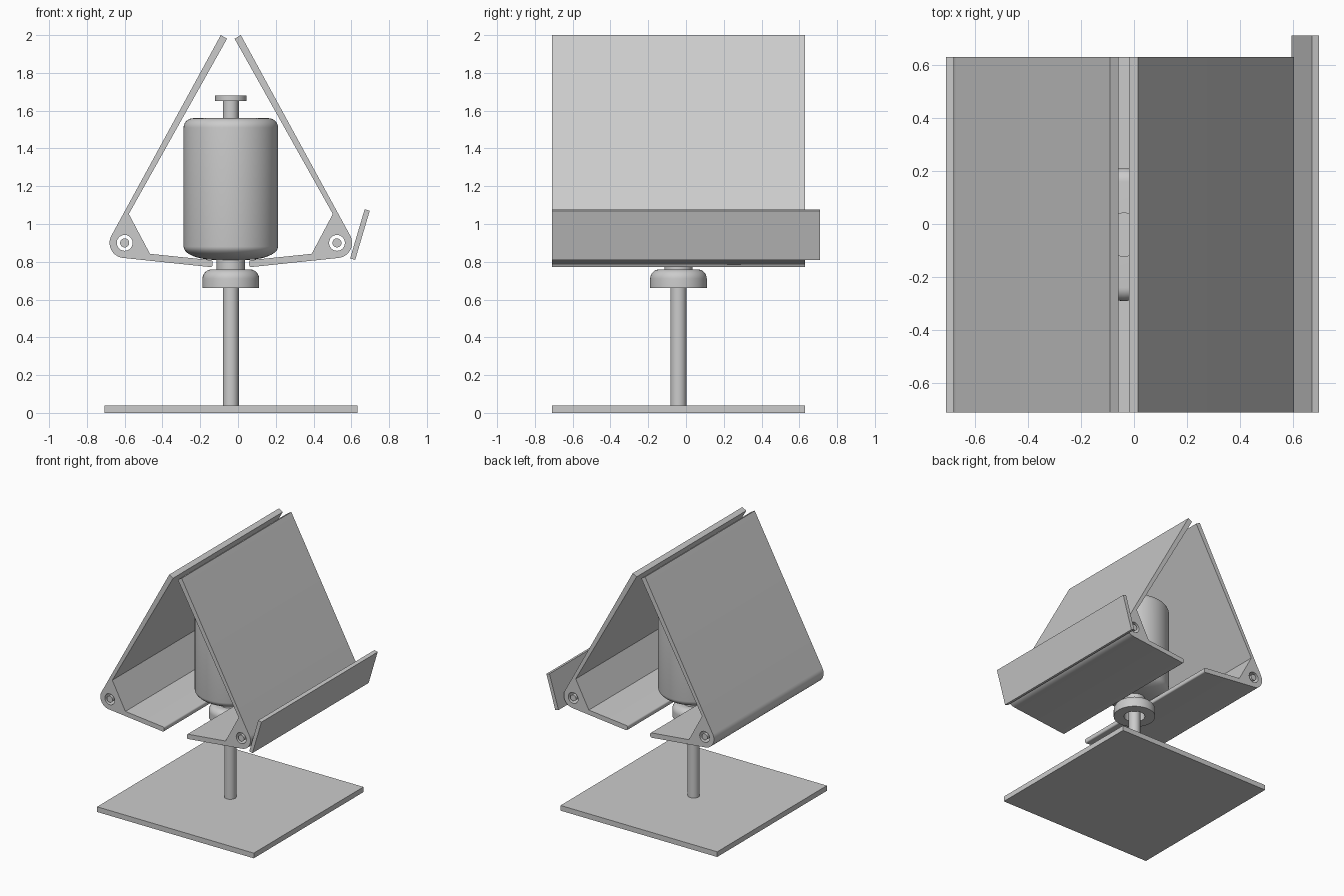
import bpy, bmesh
from math import sin, cos, pi, radians, atan2
from mathutils import Vector, Matrix

cube = bpy.data.objects.get("Cube")
if cube:
    bpy.data.objects.remove(cube)

CX, CY = -0.038, -0.04          # axis of the stand
HALF = 0.67                     # half width of base and shells

grey = bpy.data.materials.new("plain_grey")
grey.use_nodes = True
COLOR = (0.6, 0.6, 0.6, 1)
grey.diffuse_color = COLOR
grey.node_tree.nodes["Principled BSDF"].inputs["Base Color"].default_value = COLOR


def finish(obj, smooth=True):
    obj.data.materials.clear()
    obj.data.materials.append(grey)
    if smooth:
        bpy.ops.object.select_all(action="DESELECT")
        obj.select_set(True)
        bpy.context.view_layer.objects.active = obj
        bpy.ops.object.shade_smooth_by_angle(angle=radians(35))
    return obj


def link(name, data):
    obj = bpy.data.objects.new(name, data)
    bpy.context.collection.objects.link(obj)
    return obj


def arc(center, radius, start, end, steps=10):
    """Points along an arc, angles in degrees."""
    angles = [radians(start + (end - start) * i / steps) for i in range(steps + 1)]
    return [(center[0] + radius * cos(a), center[1] + radius * sin(a)) for a in angles]


def box(name, size, location, tilt=0):
    bm = bmesh.new()
    bmesh.ops.create_cube(bm, size=1, matrix=Matrix.Diagonal((*size, 1)))
    mesh = bpy.data.meshes.new(name)
    bm.to_mesh(mesh)
    bm.free()
    obj = link(name, mesh)
    obj.location = location
    obj.rotation_euler.y = tilt
    return finish(obj, False)


def lathe(name, profile, steps=64):
    """Spin a (radius, height) profile about the stand axis."""
    bm = bmesh.new()
    verts = [bm.verts.new((r, 0, z)) for r, z in profile]
    edges = [bm.edges.new(pair) for pair in zip(verts, verts[1:])]
    bmesh.ops.spin(bm, geom=verts + edges, cent=(0, 0, 0), axis=(0, 0, 1),
                   angle=2 * pi, steps=steps, use_merge=True)
    bmesh.ops.remove_doubles(bm, verts=bm.verts, dist=1e-5)
    bmesh.ops.recalc_face_normals(bm, faces=bm.faces)
    mesh = bpy.data.meshes.new(name)
    bm.to_mesh(mesh)
    bm.free()
    obj = link(name, mesh)
    obj.location = (CX, CY, 0)
    return finish(obj)


def extrude(name, outlines):
    """Extrude filled front-view outlines along y; inner outlines are holes."""
    curve = bpy.data.curves.new(name, "CURVE")
    curve.dimensions, curve.fill_mode, curve.extrude = "2D", "BOTH", HALF
    for points in outlines:
        spline = curve.splines.new("POLY")
        spline.points.add(len(points) - 1)
        for p, (x, z) in zip(spline.points, points):
            p.co = (x, z, 0, 1)
        spline.use_cyclic_u = True
    source = link(name + "_outline", curve)
    bpy.context.view_layer.update()
    graph = bpy.context.evaluated_depsgraph_get()
    mesh = bpy.data.meshes.new_from_object(source.evaluated_get(graph))
    bpy.data.objects.remove(source)
    bm = bmesh.new()
    bm.from_mesh(mesh)
    bmesh.ops.remove_doubles(bm, verts=bm.verts, dist=1e-5)
    bmesh.ops.rotate(bm, verts=bm.verts, matrix=Matrix.Rotation(pi / 2, 3, "X"))
    bmesh.ops.recalc_face_normals(bm, faces=bm.faces)
    bm.to_mesh(mesh)
    bm.free()
    obj = link(name, mesh)
    obj.location = (CX, CY, 0)
    return finish(obj)


# Base plate and post
box("base_plate", (2 * HALF, 2 * HALF, 0.04), (CX, CY, 0.02))
lathe("post", [(0, 0.03), (0.042, 0.03), (0.042, 0.8), (0, 0.8)], 32)

# Collar, hollow from below, with a neck under the drum
lathe("collar", [(0.042, 0.74), (0.075, 0.74), (0.075, 0.66), (0.15, 0.66)]
      + arc((0.1, 0.71), 0.05, 0, 90, 8) + [(0.075, 0.76), (0.075, 0.812)])

# Drum with dished bottom and rounded top edge
dish = [(0.08 + 0.17 * sin(a), 0.88 - 0.07 * cos(a))
        for a in (radians(9 * i) for i in range(11))]
lathe("drum", [(0, 0.81)] + dish + arc((0.2, 1.51), 0.05, 0, 90, 8) + [(0, 1.56)])

# Top stem and cap
lathe("top_stem", [(0, 1.55), (0.042, 1.55), (0.042, 1.65), (0, 1.65)], 32)
lathe("top_cap", [(0, 1.65), (0.083, 1.65), (0.083, 1.68), (0, 1.68)], 48)

# Paired shells: sloped panel, gusset and lower arm around a pivot hole
pivot = (0.562, 0.9)
outline = (arc(pivot, 0.08, 28.7, -84, 16)
           + arc((0.108, 0.783), 0.011, -90, -180, 4)
           + arc((0.108, 0.798), 0.011, 180, 95, 4)
           + [(0.428, 0.842), (0.54, 1.053), (0.02, 1.981), (0.053, 2.0)])
for side, sign in (("left", 1), ("right", -1)):
    mirror = lambda points: [(sign * x, z) for x, z in points]
    extrude(side + "_shell", [mirror(outline),
                              mirror(arc(pivot, 0.042, 0, 345, 23))])
    extrude(side + "_pivot_pin", [mirror(arc(pivot, 0.024, 0, 345, 23))])

# Tilted side strip beside the left shell
foot, tip = Vector((0.607, 0.814)), Vector((0.684, 1.074))
along = tip - foot
middle = (foot + tip) / 2
box("side_strip", (0.028, 1.42, along.length), (middle.x, 0, middle.y),
    atan2(along.x, along.y))
